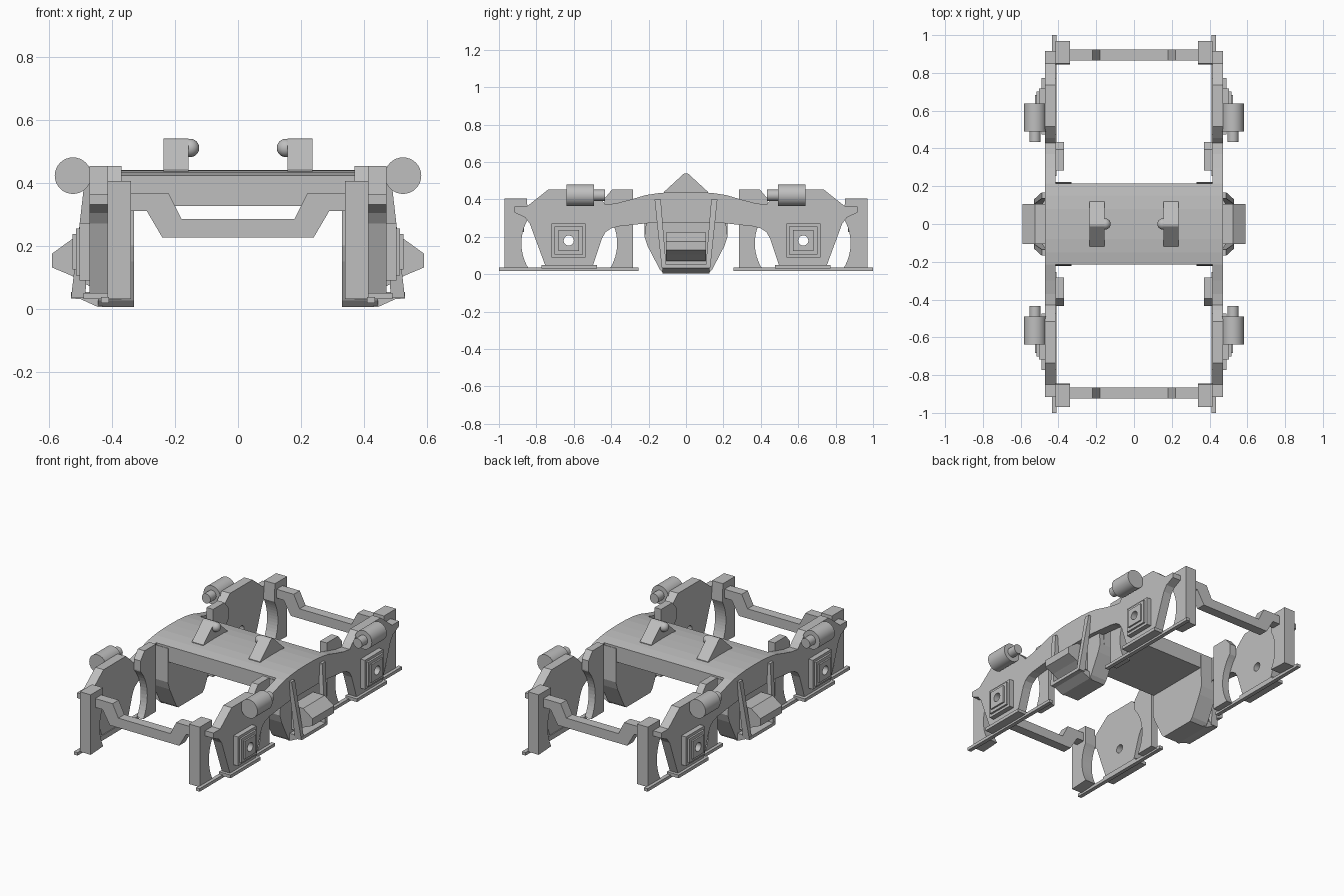
import bpy, bmesh, math
from mathutils import Matrix, Vector

if "Cube" in bpy.data.objects:
    bpy.data.objects.remove(bpy.data.objects["Cube"])

steel = bpy.data.materials.new("plain_grey")
steel.diffuse_color = (0.52, 0.52, 0.52, 1)
steel.use_nodes = True
steel.node_tree.nodes["Principled BSDF"].inputs["Base Color"].default_value = steel.diffuse_color


def finish(name, bm, mirror="XY", smooth=False):
    bmesh.ops.recalc_face_normals(bm, faces=bm.faces)
    me = bpy.data.meshes.new(name)
    bm.to_mesh(me)
    bm.free()
    me.materials.append(steel)
    ob = bpy.data.objects.new(name, me)
    bpy.context.collection.objects.link(ob)
    if smooth:
        bpy.context.view_layer.objects.active = ob
        ob.select_set(True)
        bpy.ops.object.shade_smooth_by_angle(angle=math.radians(35))
        ob.select_set(False)
    if mirror:
        m = ob.modifiers.new("mirror", "MIRROR")
        m.use_axis = ("X" in mirror, "Y" in mirror, False)
        m.use_mirror_merge = False
    return ob


def prism(name, pts, axis, a, b, mirror="XY"):
    """Extrude a profile along x (points are y,z) or along y (points are x,z)."""
    bm = bmesh.new()
    place = (lambda p: (a, p[0], p[1])) if axis == "X" else (lambda p: (p[0], a, p[1]))
    face = bm.faces.new([bm.verts.new(place(p)) for p in pts])
    out = bmesh.ops.extrude_face_region(bm, geom=[face])["geom"]
    step = Vector((b - a, 0, 0)) if axis == "X" else Vector((0, b - a, 0))
    bmesh.ops.translate(bm, verts=[v for v in out if isinstance(v, bmesh.types.BMVert)], vec=step)
    return finish(name, bm, mirror)


def box(name, x, y, z, mirror="XY"):
    return prism(name, [(y[0], z[0]), (y[1], z[0]), (y[1], z[1]), (y[0], z[1])], "X", x[0], x[1], mirror)


def cylinder(name, centre, r, length, axis, mirror="XY"):
    bm = bmesh.new()
    rot = Matrix.Rotation(math.pi / 2, 4, "X" if axis == "Y" else "Y")
    bmesh.ops.create_cone(bm, cap_ends=True, segments=32, radius1=r, radius2=r, depth=length,
                          matrix=Matrix.Translation(centre) @ rot)
    return finish(name, bm, mirror, True)


def mirrored(half):
    """Complete a profile that runs from the middle outwards and back."""
    return half + [(-p[0], p[1]) for p in reversed(half) if abs(p[0]) > 1e-6]


def arc(y, z, r, a0, a1, n=14):
    return [(y + r * math.cos(math.radians(a0 + (a1 - a0) * i / n)),
             z + r * math.sin(math.radians(a0 + (a1 - a0) * i / n))) for i in range(n + 1)]


AXLE_Y, AXLE_Z = 0.627, 0.18

# Gently arched top shared by the side frames and the bolster
arch = [(0, 0.44), (0.08, 0.439), (0.15, 0.433), (0.215, 0.423)]

# Side frames with axle pedestals
frame_half = arch + [(0.30, 0.398), (0.37, 0.38), (0.43, 0.372), (0.455, 0.40), (0.515, 0.453),
                     (0.736, 0.453), (0.85, 0.363), (0.917, 0.363), (0.917, 0.33), (0.86, 0.303),
                     (0.835, 0.27), (0.75, 0.04), (0.50, 0.04), (0.45, 0.19), (0.43, 0.225),
                     (0.40, 0.245), (0.36, 0.256), (0.165, 0.277)]
frame = prism("side_frame", mirrored(frame_half), "X", 0.415, 0.472, None)

# Axle boxes as stepped square plates
plates = []
for i, (h, x0, x1) in enumerate([(0.091, 0.465, 0.503), (0.075, 0.503, 0.515), (0.056, 0.515, 0.525)]):
    plates.append(box("axle_box_plate_%d" % (i + 1), (x0, x1), (AXLE_Y - h, AXLE_Y + h),
                      (AXLE_Z - h, AXLE_Z + h), None))

# Axle holes through frames and boxes
cutter = cylinder("axle_hole_cutter", (0.47, AXLE_Y, AXLE_Z), 0.027, 0.3, "X", "Y")
cutter.hide_render = True
cutter.hide_set(True)
for ob, axes in [(frame, "X")] + [(p, "XY") for p in plates]:
    cut = ob.modifiers.new("hole", "BOOLEAN")
    cut.operation, cut.solver, cut.object = "DIFFERENCE", "EXACT", cutter
    m = ob.modifiers.new("mirror", "MIRROR")
    m.use_axis = (True, "Y" in axes, False)
    m.use_mirror_merge = False

# Pedestal feet and long lower rails
box("pedestal_foot", (0.41, 0.49), (0.475, 0.773), (0.03, 0.05))
box("lower_rail", (0.41, 0.435), (0.255, 1.0), (0.018, 0.037))

# End posts and inner posts, hollowed around the wheel
prism("end_post", [(0.97, 0.03), (0.97, 0.405), (0.85, 0.405)]
      + arc(0.624, 0.165, 0.256, 30, -30), "X", 0.34, 0.415)
prism("inner_post", [(0.283, 0.03), (0.283, 0.453), (0.395, 0.453), (0.435, 0.405), (0.435, 0.345)]
      + arc(0.624, 0.165, 0.256, 138, 212), "X", 0.37, 0.416)

# Dropped end beams
beam = [(0, 0.285), (0.18, 0.285), (0.22, 0.365), (0.345, 0.365),
        (0.345, 0.31), (0.29, 0.31), (0.24, 0.225), (0, 0.225)]
prism("end_beam", beam + [(-x, z) for x, z in reversed(beam[1:-1])], "Y", 0.865, 0.925, "Y")

# Bolster across the middle
prism("bolster", mirrored(arch + [(0.215, 0.325)]), "X", -0.416, 0.416, None)

# Hanging slabs under the bolster ends
slab = [(0, 0.41), (0.218, 0.41), (0.222, 0.20), (0.205, 0.15), (0.14, 0.025), (0.12, 0.005)]
prism("hanger_slab", mirrored(slab), "X", 0.33, 0.414, "X")
outer = [(0, 0.30), (0.21, 0.30), (0.222, 0.20), (0.205, 0.15), (0.14, 0.025), (0.12, 0.005)]
prism("hanger_slab_outer", mirrored(outer), "X", 0.414, 0.445, "X")

# Leaning straps, spring shelf and spring block on the outside
bm = bmesh.new()
top = [(0.465, 0.135, 0.40), (0.488, 0.135, 0.40), (0.488, 0.168, 0.40), (0.465, 0.168, 0.40)]
low = [(0.485, 0.105, 0.035), (0.53, 0.105, 0.035), (0.53, 0.13, 0.035), (0.485, 0.13, 0.035)]
t, l = [bm.verts.new(p) for p in top], [bm.verts.new(p) for p in low]
bm.faces.new(t)
bm.faces.new(l)
for i in range(4):
    j = (i + 1) % 4
    bm.faces.new((t[i], t[j], l[j], l[i]))
finish("leaning_strap", bm)
prism("spring_shelf", [(0.43, 0.005), (0.445, 0.005), (0.50, 0.03), (0.53, 0.032), (0.53, 0.052),
                       (0.43, 0.052)], "Y", -0.125, 0.125, "X")
prism("spring_block", [(0.43, 0.07), (0.47, 0.07), (0.53, 0.105), (0.59, 0.13), (0.59, 0.175),
                       (0.525, 0.222), (0.43, 0.222)], "Y", -0.107, 0.107, "X")

# Damper cylinders above the axle boxes
cylinder("damper_body", (0.524, 0.565, 0.422), 0.058, 0.148, "Y")
cylinder("damper_rod", (0.524, 0.463, 0.422), 0.03, 0.06, "Y")

# Pivot brackets on the bolster, with rounded pins facing inwards
prism("pivot_bracket", mirrored([(0, 0.54), (0.012, 0.537), (0.118, 0.44), (0.118, 0.425)]),
      "X", 0.157, 0.236, "X")
bm = bmesh.new()
bmesh.ops.create_uvsphere(bm, u_segments=24, v_segments=12, radius=0.029,
                          matrix=Matrix.Translation((0.152, 0, 0.51)))
finish("pivot_pin", bm, "X", True)
